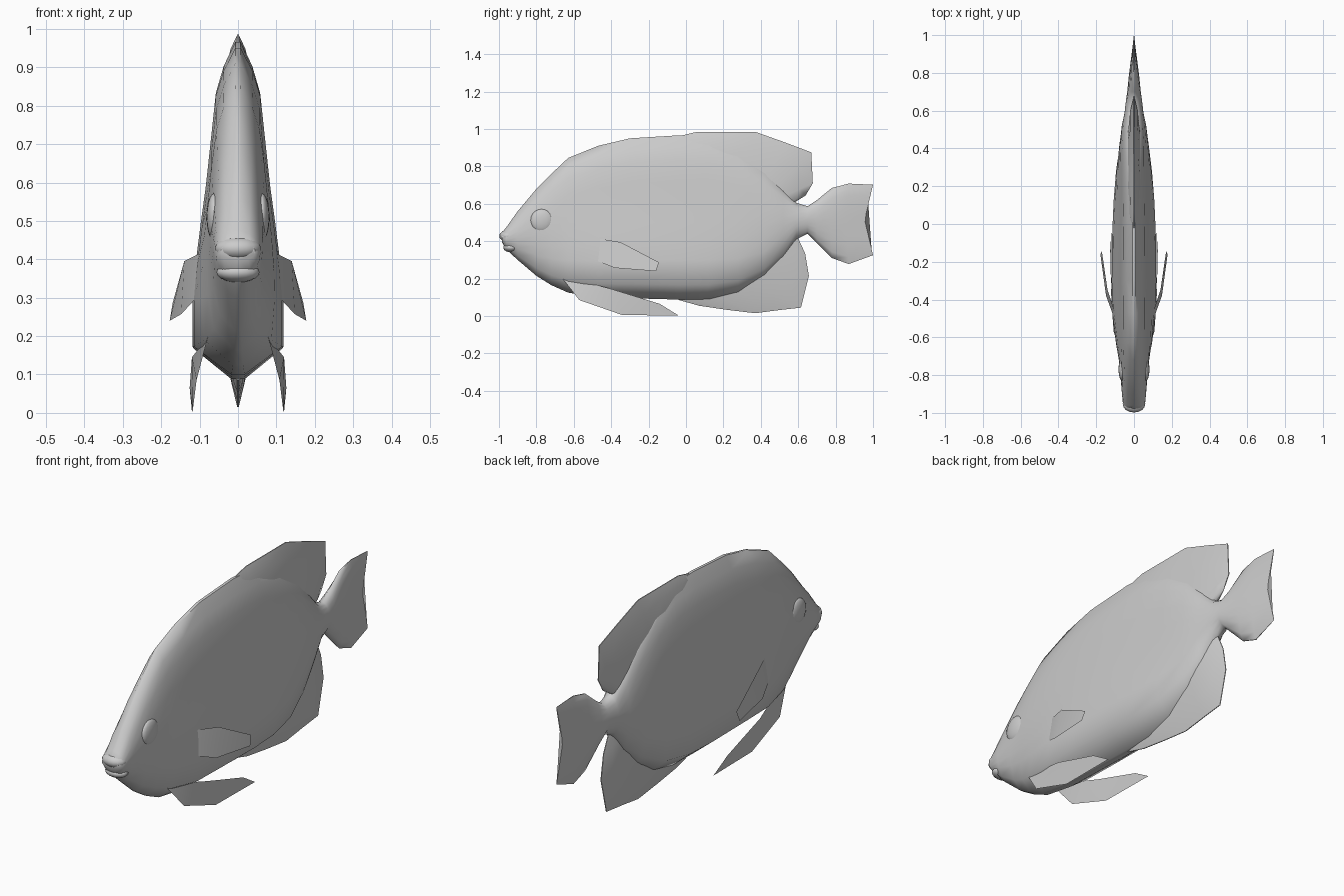
import bpy, bmesh, math

if "Cube" in bpy.data.objects:
    bpy.data.objects.remove(bpy.data.objects["Cube"])

grey = bpy.data.materials.new("fish grey")
grey.diffuse_color = (0.6, 0.6, 0.6, 1)
grey.use_nodes = True
grey.node_tree.nodes["Principled BSDF"].inputs["Base Color"].default_value = grey.diffuse_color


def finish(name, bm, smooth=60):
    bmesh.ops.recalc_face_normals(bm, faces=bm.faces)
    me = bpy.data.meshes.new(name)
    bm.to_mesh(me)
    bm.free()
    ob = bpy.data.objects.new(name, me)
    bpy.context.collection.objects.link(ob)
    me.materials.append(grey)
    bpy.ops.object.select_all(action='DESELECT')
    bpy.context.view_layer.objects.active = ob
    ob.select_set(True)
    bpy.ops.object.shade_smooth_by_angle(angle=math.radians(smooth))
    return ob


def loft(bm, rings):
    loops = [[bm.verts.new(p) for p in r] for r in rings]
    n = len(loops[0])
    for a, b in zip(loops, loops[1:]):
        for i in range(n):
            j = (i + 1) % n
            bm.faces.new((a[i], a[j], b[j], b[i]))
    bm.faces.new(loops[0])
    bm.faces.new(loops[-1])


# Body and tail: heights up each section, and the keeled width at each height
heights = [0, .09, .24, .35, .47, .58, .72, .85, .93, 1]
keeled = [.15, 1, 1, .93, .82, .71, .6, .5, .32, .06]
# y, bottom, top, half width, keel amount, tail fork depth
stations = [
    (-.985, .395, .445, .045, 0, 0), (-.96, .355, .475, .058, 0, 0),
    (-.90, .30, .56, .064, 0, 0), (-.80, .215, .68, .074, .15, 0),
    (-.72, .165, .76, .085, .4, 0), (-.63, .125, .845, .10, .7, 0),
    (-.47, .10, .91, .115, 1, 0), (-.30, .095, .95, .118, 1, 0),
    (-.04, .088, .966, .115, 1, 0), (.12, .09, .955, .108, 1, 0),
    (.28, .12, .90, .098, .8, 0), (.42, .20, .80, .082, .4, 0),
    (.52, .30, .69, .066, .1, 0), (.59, .41, .605, .05, 0, 0),
    (.65, .44, .587, .043, 0, 0), (.70, .39, .62, .036, 0, 0),
    (.78, .31, .685, .028, 0, 0), (.87, .278, .708, .018, 0, .01),
    (1.0, .325, .702, .003, 0, .045)]
rings = []
for y, lo, hi, w, k, fork in stations:
    side = []
    for t, s in zip(heights, keeled):
        oval = max(.1, 2 * math.sqrt(t * (1 - t)))
        side.append((w * (k * s + (1 - k) * oval),
                     y - fork * (1 - abs(2 * t - 1)), lo + t * (hi - lo)))
    rings.append(side + [(-x, yy, z) for x, yy, z in reversed(side)])
bm = bmesh.new()
loft(bm, rings)
finish("body_and_tail", bm)


# Dorsal and anal fins: lens sections from a thick root to a thin edge
def keel_fin(name, pairs):
    bm = bmesh.new()
    rows = []
    for root, edge, thick in pairs:
        mid = [r + (e - r) * .65 for r, e in zip(root, edge)]
        rows.append([(thick, *root), (thick * .6, *mid), (.002, *edge),
                     (-.002, *edge), (-thick * .6, *mid), (-thick, *root)])
    loft(bm, rows)
    finish(name, bm)


keel_fin("dorsal_fin", [
    ((-.05, .90), (-.02, .966), .02), ((.06, .88), (.06, .985), .032),
    ((.20, .85), (.22, .985), .036), ((.32, .78), (.37, .985), .036),
    ((.42, .71), (.53, .928), .036), ((.46, .66), (.67, .875), .034),
    ((.48, .62), (.678, .71), .032), ((.50, .59), (.64, .645), .028),
    ((.52, .57), (.58, .607), .022)])
keel_fin("anal_fin", [
    ((-.04, .13), (-.04, .086), .016), ((.08, .14), (.07, .055), .022),
    ((.22, .17), (.22, .033), .028), ((.34, .22), (.37, .015), .032),
    ((.42, .27), (.50, .032), .034), ((.46, .32), (.615, .045), .034),
    ((.48, .36), (.657, .215), .032), ((.50, .40), (.637, .335), .028),
    ((.52, .44), (.595, .425), .022)])


# Rounded parts: lips and eyes
def oval_part(name, at, size):
    bm = bmesh.new()
    bmesh.ops.create_uvsphere(bm, u_segments=16, v_segments=10, radius=1)
    for v in bm.verts:
        v.co = [a + s * c for a, s, c in zip(at, size, v.co)]
    finish(name, bm)


oval_part("upper_lip", (0, -.952, .428), (.06, .046, .032))
oval_part("lower_lip", (0, -.935, .366), (.056, .042, .026))


# Thin paired fins, each a fan of flat panels
def sheet(name, points, panels):
    for side, label in ((1, "right"), (-1, "left")):
        bm = bmesh.new()
        vs = [bm.verts.new((side * x, y, z)) for x, y, z in points]
        for p in panels:
            bm.faces.new([vs[i] for i in p])
        finish(label + "_" + name, bm, 30)


sheet("pectoral_fin",
      [(.10, -.47, .415), (.14, -.35, .395), (.17, -.145, .287),
       (.178, -.16, .24), (.148, -.38, .257), (.108, -.49, .30)],
      [(0, 1, 4, 5), (1, 2, 3, 4)])
sheet("pelvic_fin",
      [(.078, -.66, .20), (.108, -.57, .085), (.118, -.34, .005),
       (.12, -.04, .003), (.126, -.14, .065), (.12, -.40, .145),
       (.088, -.55, .185)],
      [(0, 1, 6), (1, 2, 5, 6), (2, 3, 4, 5)])
for side, label in ((1, "right"), (-1, "left")):
    oval_part(label + "_eye", (side * .062, -.77, .51), (.02, .062, .062))
